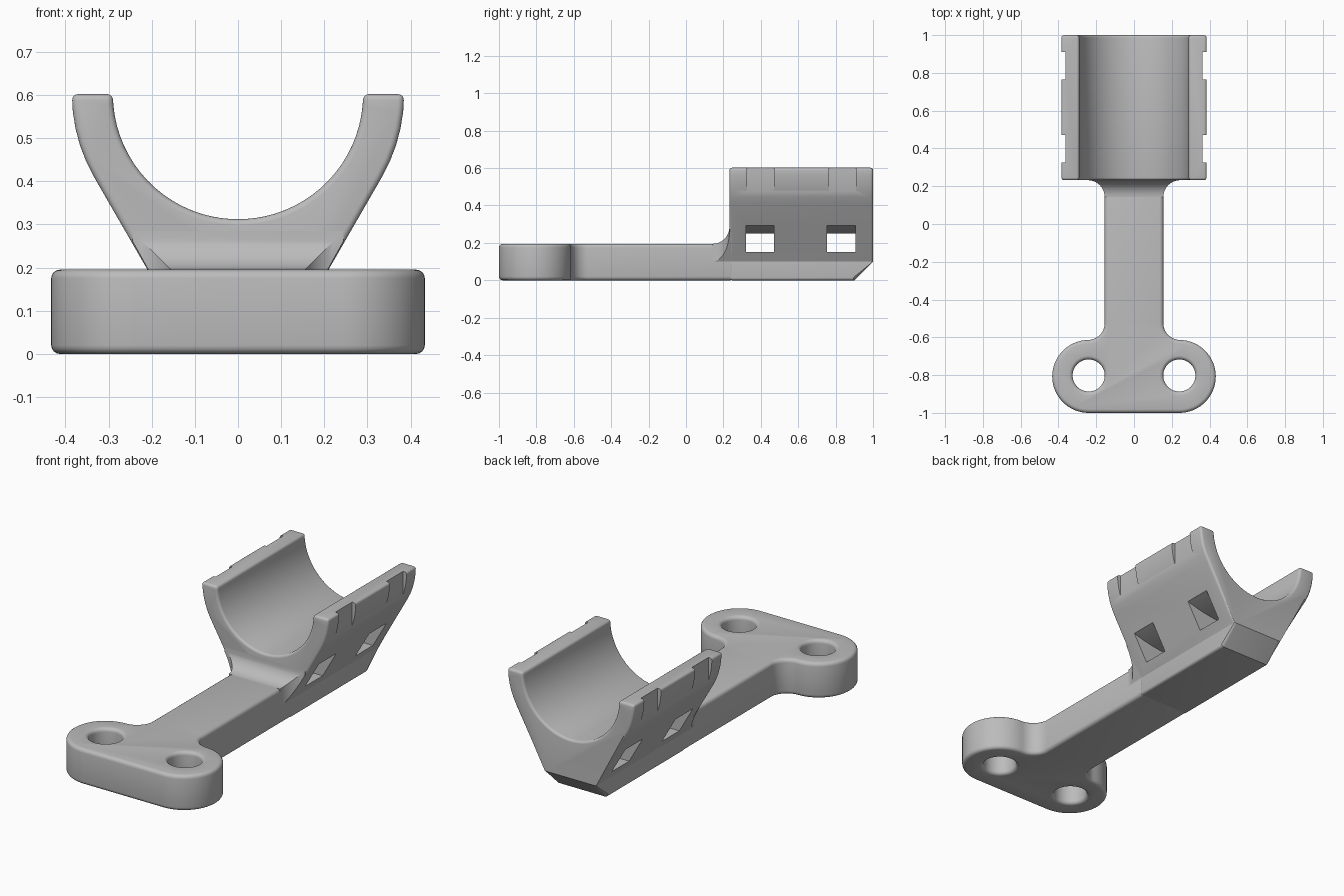
import bpy, bmesh, math
from mathutils import Vector

if "Cube" in bpy.data.objects:
    bpy.data.objects.remove(bpy.data.objects["Cube"])

grey = bpy.data.materials.new("plain grey")
grey.use_nodes = True
colour = (0.5, 0.5, 0.5, 1)
grey.diffuse_color = colour
grey.node_tree.nodes["Principled BSDF"].inputs["Base Color"].default_value = colour


def arc(cx, cy, r, start, end, n):
    angles = [math.radians(start + (end - start) * i / n) for i in range(n + 1)]
    return [(cx + r * math.cos(a), cy + r * math.sin(a)) for a in angles]


def mirrored(half):
    """Close a right-hand outline with its mirror image."""
    return half + [(-x, y) for x, y in reversed(half)]


def loft(name, sections):
    """Skin a row of matching closed sections and cap both ends."""
    bm = bmesh.new()
    rings = [[bm.verts.new(p) for p in s] for s in sections]
    n = len(rings[0])
    for a, b in zip(rings, rings[1:]):
        for i in range(n):
            j = (i + 1) % n
            bm.faces.new((a[i], a[j], b[j], b[i]))
    bm.faces.new(rings[0])
    bm.faces.new(rings[-1])
    bmesh.ops.recalc_face_normals(bm, faces=bm.faces)
    mesh = bpy.data.meshes.new(name)
    bm.to_mesh(mesh)
    bm.free()
    mesh.materials.append(grey)
    obj = bpy.data.objects.new(name, mesh)
    bpy.context.collection.objects.link(obj)
    return obj


def along_y(name, profile, y0, y1):
    return loft(name, [[(x, y, z) for x, z in profile] for y in (y0, y1)])


def along_z(name, outline, z0, z1):
    return loft(name, [[(x, y, z) for x, y in outline] for z in (z0, z1)])


def activate(obj):
    bpy.ops.object.select_all(action='DESELECT')
    obj.select_set(True)
    bpy.context.view_layer.objects.active = obj


def cut(obj, cutter):
    cutter.hide_render = True
    mod = obj.modifiers.new("cut", 'BOOLEAN')
    mod.operation = 'DIFFERENCE'
    mod.solver = 'EXACT'
    mod.object = cutter
    activate(obj)
    bpy.ops.object.modifier_apply(modifier=mod.name)
    bpy.data.objects.remove(cutter)


def round_edges(obj, width):
    mod = obj.modifiers.new("round", 'BEVEL')
    mod.width = width
    mod.segments = 4
    mod.limit_method = 'ANGLE'
    mod.angle_limit = math.radians(50)
    mod.use_clamp_overlap = False
    activate(obj)
    bpy.ops.object.modifier_apply(modifier=mod.name)


def smooth(obj):
    activate(obj)
    bpy.ops.object.shade_smooth_by_angle(angle=math.radians(26))


BAR = 0.155      # half width of the bar
THICK = 0.195    # plate thickness
FOOT_X, FOOT_Y, FOOT_R = 0.24, -0.807, 0.193
HOLE_R, LIP = 0.085, 0.02
RIM = 0.602      # top of the cradle
BLEND = 0.09     # inside corner radius
FRONT = 0.232    # front face of the cradle

# Mounting plate: wide rounded foot running into a straight bar
foot_top = FOOT_Y + FOOT_R
half = arc(FOOT_X, FOOT_Y, FOOT_R, -90, 90, 30)
half += arc(BAR + BLEND, foot_top + BLEND, BLEND, -90, -180, 12)[1:]
half += [(BAR, FRONT + 0.025)]
plate = along_z("mounting_plate", mirrored(half), 0, THICK)
round_edges(plate, 0.02)

# Bolt holes with rounded lips at both ends
flare = [(HOLE_R + LIP - r, z) for r, z in arc(0, 0, LIP, 90, 0, 5)]
levels = [(r, THICK - LIP + z) for r, z in flare]
levels += [(r, LIP - z) for r, z in reversed(flare)]
levels = [(HOLE_R + LIP, THICK + 0.1)] + levels + [(HOLE_R + LIP, -0.1)]
for side in (-1, 1):
    cut(plate, loft("hole_cutter", [
        [(x, y, z) for x, y in arc(side * FOOT_X, FOOT_Y + 0.005, r, 0, 360, 48)[:-1]]
        for r, z in levels]))
smooth(plate)

# Cradle: half-round trough with flanks tapering down to the bar
half = [(BAR, 0), (BAR, 0.1)]
half += arc(0, RIM, 0.385, -29.7, 0, 5)
half += arc(0, RIM, 0.29, 0, -87.5, 18)
cradle = along_y("cradle", mirrored(half), FRONT, 1)

# Sloped underside at the back end
bm = bmesh.new()
bm.from_mesh(cradle.data)
geom = bm.verts[:] + bm.edges[:] + bm.faces[:]
bmesh.ops.bisect_plane(bm, geom=geom, plane_co=Vector((0, 1, 0.1)),
                       plane_no=Vector((0, 1, -1)), clear_outer=True)
bmesh.ops.holes_fill(bm, edges=[e for e in bm.edges if e.is_boundary])
bmesh.ops.recalc_face_normals(bm, faces=bm.faces)
bm.to_mesh(cradle.data)
bm.free()
round_edges(cradle, 0.014)

# Strap tunnels with arched ceilings, and strap notches in the rims
tunnel = [(0.5, 0.15)] + [(0.5 - i / 20, 0.25 + 0.6 * (0.5 - i / 20) ** 2)
                          for i in range(21)] + [(-0.5, 0.15)]
for y in (0.32, 0.755):
    cut(cradle, along_y("tunnel_cutter", tunnel, y, y + 0.15))
for y in (0.325, 0.765):
    for s in (-1, 1):
        box = [(s * 0.363, 0.44), (s * 0.5, 0.44), (s * 0.5, 0.7), (s * 0.363, 0.7)]
        cut(cradle, along_y("notch_cutter", box, y, y + 0.145))
smooth(cradle)

# Curved blend between the bar and the front of the cradle
sections = []
for i in range(13):
    a = math.radians(90 * i / 12)
    y, f = FRONT - BLEND + BLEND * math.sin(a), BLEND * (1 - math.cos(a))
    w, top = BAR + f, THICK + f
    ring = mirrored([(BAR, 0.09), (BAR, 0.1), (w, 0.1 + 1.8 * f), (w, top)])
    sections.append([(x, y, z) for x, z in ring])
sections.append([(x, FRONT + 0.02, z) for x, y, z in sections[-1]])
blend = loft("cradle_blend", sections)
smooth(blend)
